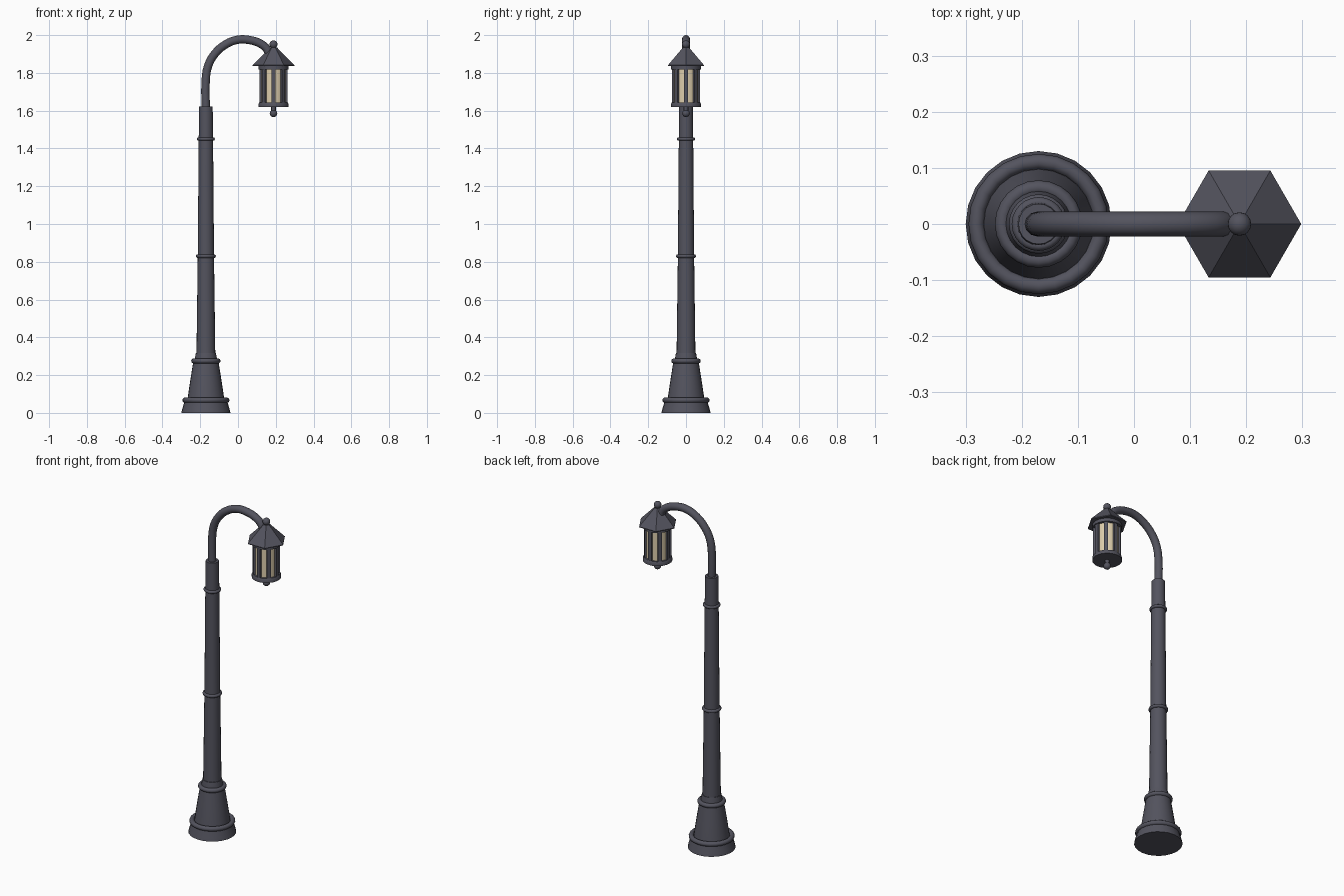
import bpy, bmesh, math

if "Cube" in bpy.data.objects:
    bpy.data.objects.remove(bpy.data.objects["Cube"])

POST_X, LAMP_X = -0.17, 0.188


def material(name, colour):
    m = bpy.data.materials.new(name)
    m.diffuse_color = (*colour, 1)
    m.use_nodes = True
    m.node_tree.nodes["Principled BSDF"].inputs["Base Color"].default_value = m.diffuse_color
    return m


IRON = material("dark iron", (0.087, 0.087, 0.112))
GLASS = material("warm glass", (0.72, 0.61, 0.41))


def finish(obj, mat, angle=40):
    obj.data.materials.append(mat)
    bpy.ops.object.select_all(action='DESELECT')
    obj.select_set(True)
    bpy.context.view_layer.objects.active = obj
    if angle:
        bpy.ops.object.shade_smooth_by_angle(angle=math.radians(angle))
    return obj


def lathe(name, x, profile, mat=IRON, sides=24, angle=40):
    """Spin a (radius, height) profile about a vertical axis, with closed ends."""
    bm = bmesh.new()
    rings = []
    for r, z in profile:
        rings.append([bm.verts.new((r * math.cos(2 * math.pi * i / sides),
                                    r * math.sin(2 * math.pi * i / sides), z))
                      for i in range(sides)])
    for a, b in zip(rings, rings[1:]):
        for i in range(sides):
            j = (i + 1) % sides
            bm.faces.new((a[i], a[j], b[j], b[i]))
    bm.faces.new(rings[0][::-1])
    bm.faces.new(rings[-1])
    me = bpy.data.meshes.new(name)
    bm.to_mesh(me)
    bm.free()
    obj = bpy.data.objects.new(name, me)
    bpy.context.collection.objects.link(obj)
    obj.location.x = x
    return finish(obj, mat, angle)


def ring(name, z, outer, tube):
    bpy.ops.mesh.primitive_torus_add(location=(POST_X, 0, z), major_radius=outer - tube,
                                     minor_radius=tube, major_segments=24, minor_segments=10)
    bpy.context.object.name = name
    finish(bpy.context.object, IRON, 60)


def ball(name, z, r):
    bpy.ops.mesh.primitive_uv_sphere_add(segments=16, ring_count=10, radius=r,
                                         location=(LAMP_X, 0, z))
    bpy.context.object.name = name
    finish(bpy.context.object, IRON, 60)


# Base and post
lathe("base_foot", POST_X, [(0.13, 0), (0.126, 0.018), (0.115, 0.055), (0.112, 0.07)])
lathe("base_cone", POST_X, [(0.099, 0.06), (0.095, 0.09), (0.083, 0.17), (0.067, 0.27)])
lathe("base_collar", POST_X, [(0.06, 0.265), (0.058, 0.29), (0.053, 0.318)])
lathe("post", POST_X, [(0.05, 0.3), (0.043, 0.83), (0.038, 1.45), (0.036, 1.622)], sides=20)

# Decorative rings
ring("foot_ring", 0.067, 0.125, 0.014)
ring("collar_ring", 0.275, 0.078, 0.013)
ring("middle_ring", 0.83, 0.053, 0.010)
ring("upper_ring", 1.45, 0.048, 0.009)

# Curved arm
path = [(-0.17, 1.60), (-0.171, 1.76), (-0.158, 1.838), (-0.122, 1.902), (-0.07, 1.948),
        (-0.005, 1.975), (0.06, 1.974), (0.122, 1.953), (0.155, 1.923), (0.168, 1.88)]
cu = bpy.data.curves.new("arm", 'CURVE')
cu.dimensions = '3D'
cu.bevel_depth = 0.022
cu.bevel_resolution = 4
cu.resolution_u = 3
cu.use_fill_caps = True
spline = cu.splines.new('BEZIER')
spline.bezier_points.add(len(path) - 1)
for p, (x, z) in zip(spline.bezier_points, path):
    p.co = (x, 0, z)
    p.handle_left_type = p.handle_right_type = 'AUTO'
arm = bpy.data.objects.new("arm", cu)
bpy.context.collection.objects.link(arm)
bpy.context.view_layer.objects.active = arm
arm.select_set(True)
bpy.ops.object.select_all(action='DESELECT')
arm.select_set(True)
bpy.ops.object.convert(target='MESH')
finish(bpy.context.object, IRON, 50)

# Lantern roof and finials
lathe("lantern_roof", LAMP_X, [(0.11, 1.837), (0.11, 1.841), (0.018, 1.935)], sides=6, angle=0)
ball("top_finial", 1.951, 0.021)
lathe("bottom_stem", LAMP_X, [(0.012, 1.59), (0.012, 1.625)], sides=12)
ball("bottom_finial", 1.586, 0.02)

# Lantern body
lathe("lantern_top_plate", LAMP_X, [(0.08, 1.818), (0.08, 1.838)])
lathe("lantern_bottom_plate", LAMP_X, [(0.08, 1.62), (0.08, 1.636), (0.075, 1.644)])
lathe("lantern_glass", LAMP_X, [(0.064, 1.64), (0.064, 1.82)], GLASS)

# Upright bars around the glass
for k in range(8):
    a = k * math.pi / 4
    bpy.ops.mesh.primitive_cube_add(size=1, location=(LAMP_X + 0.066 * math.cos(a),
                                                      0.066 * math.sin(a), 1.731),
                                    rotation=(0, 0, a))
    bar = bpy.context.object
    bar.name = "lantern_bar"
    bar.scale = (0.016, 0.022, 0.182)
    finish(bar, IRON, 0)
